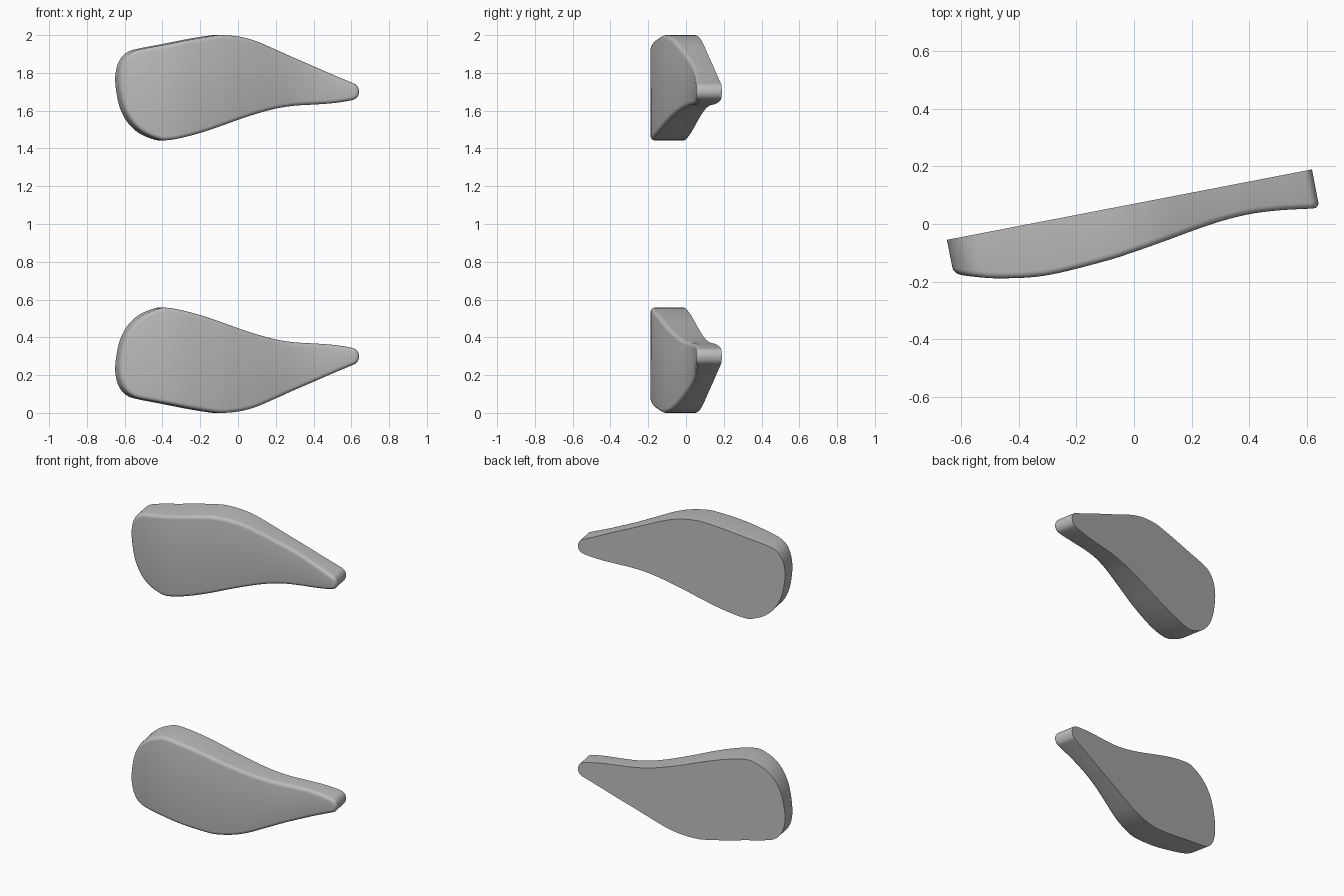
import bpy, bmesh, math
from mathutils import Vector

if "Cube" in bpy.data.objects:
    bpy.data.objects.remove(bpy.data.objects["Cube"])

# Flat back plane: starts at the left end and is turned about z
X0, Y0 = -0.65, -0.055
ANG = math.atan2(0.245, 1.27)
C, S = math.cos(ANG), math.sin(ANG)

# Front surface seen from the top (x, y)
FRONT = [(-0.70, -0.150), (-0.625, -0.172), (-0.55, -0.184), (-0.45, -0.189), (-0.3, -0.178),
         (-0.1, -0.129), (0, -0.097), (0.1, -0.062), (0.2, -0.025), (0.3, 0.009),
         (0.4, 0.034), (0.5, 0.047), (0.6, 0.053), (0.7, 0.057)]

# Upper pad outline seen from the front (x, z): left side lies on the back face, the rest on the front
LEFT = [(-0.46, 1.452), (-0.53, 1.485), (-0.59, 1.545), (-0.63, 1.63), (-0.65, 1.75),
        (-0.642, 1.83), (-0.615, 1.885), (-0.575, 1.915), (-0.52, 1.93),
        (-0.4, 1.953), (-0.28, 1.977), (-0.17, 1.995)]
RIGHT = [(-0.08, 2.0), (0.01, 1.992), (0.1, 1.968), (0.2, 1.925), (0.3, 1.88), (0.4, 1.837),
         (0.5, 1.793), (0.595, 1.753), (0.632, 1.734), (0.645, 1.70), (0.632, 1.668),
         (0.595, 1.653), (0.5, 1.639), (0.4, 1.632), (0.3, 1.626), (0.2, 1.61), (0.1, 1.583),
         (0, 1.55), (-0.1, 1.514), (-0.2, 1.481), (-0.3, 1.455), (-0.38, 1.443)]


def spline(pts, n, closed):
    """Smooth curve through 2D points."""
    p = [Vector(q) for q in pts]
    k = len(p)
    get = (lambda i: p[i % k]) if closed else (lambda i: p[max(0, min(k - 1, i))])
    out = []
    for i in range(k if closed else k - 1):
        a, b, c, d = get(i - 1), get(i), get(i + 1), get(i + 2)
        for j in range(n):
            t = j / n
            out.append(0.5 * (2 * b + (c - a) * t + (2 * a - 5 * b + 4 * c - d) * t * t
                              + (3 * b - a - 3 * c + d) * t ** 3))
    return out if closed else out + [p[-1]]


def lookup(table, x):
    for a, b in zip(table, table[1:]):
        if x <= b[0]:
            break
    return a[1] + (b[1] - a[1]) * (x - a[0]) / (b[0] - a[0])


front_curve = spline(FRONT, 10, False)
# Thickness measured along the back plane: (u, t)
thickness = [(C * (x - X0) + S * (y - Y0), S * (x - X0) - C * (y - Y0)) for x, y in front_curve]


def outline():
    pts = [((x - X0) / C, z) for x, z in LEFT]
    pts += [(C * (x - X0) + S * (lookup(front_curve, x) - Y0), z) for x, z in RIGHT]
    return spline(pts, 5, True)


def make_pad(name, flip, mat):
    bm = bmesh.new()
    # Flat slab of unit depth with a rounded front rim
    back = [bm.verts.new((u, 0, z)) for u, z in outline()]
    front = [bm.verts.new((v.co.x, 1, v.co.z)) for v in back]
    bm.faces.new(back)
    cap = bm.faces.new(front[::-1])
    n = len(back)
    for i in range(n):
        j = (i + 1) % n
        bm.faces.new((back[j], back[i], front[i], front[j]))
    bmesh.ops.recalc_face_normals(bm, faces=bm.faces)
    bmesh.ops.bevel(bm, geom=list(cap.edges), offset=0.021, segments=4,
                    profile=0.5, affect='EDGES')
    # Cut into columns so the front can follow the curve
    for k in range(1, 40):
        bmesh.ops.bisect_plane(bm, geom=bm.verts[:] + bm.edges[:] + bm.faces[:], dist=1e-5,
                               plane_co=(1.293 * k / 40, 0, 0), plane_no=(1, 0, 0))
    # Apply the thickness, then turn the slab into place
    for v in bm.verts:
        u, d, z = v.co
        if d > 0.5:
            d += lookup(thickness, u) - 1
        v.co = (X0 + C * u + S * d, Y0 + S * u - C * d, 2 - z if flip else z)
    bmesh.ops.recalc_face_normals(bm, faces=bm.faces)
    me = bpy.data.meshes.new(name)
    bm.to_mesh(me)
    bm.free()
    me.materials.append(mat)
    ob = bpy.data.objects.new(name, me)
    bpy.context.collection.objects.link(ob)
    bpy.ops.object.select_all(action='DESELECT')
    ob.select_set(True)
    bpy.context.view_layer.objects.active = ob
    bpy.ops.object.shade_smooth_by_angle(angle=math.radians(35))


grey = bpy.data.materials.new("plain grey")
grey.diffuse_color = (0.5, 0.5, 0.5, 1)
grey.use_nodes = True
grey.node_tree.nodes["Principled BSDF"].inputs["Base Color"].default_value = grey.diffuse_color
make_pad("upper_pad", False, grey)
make_pad("lower_pad", True, grey)
